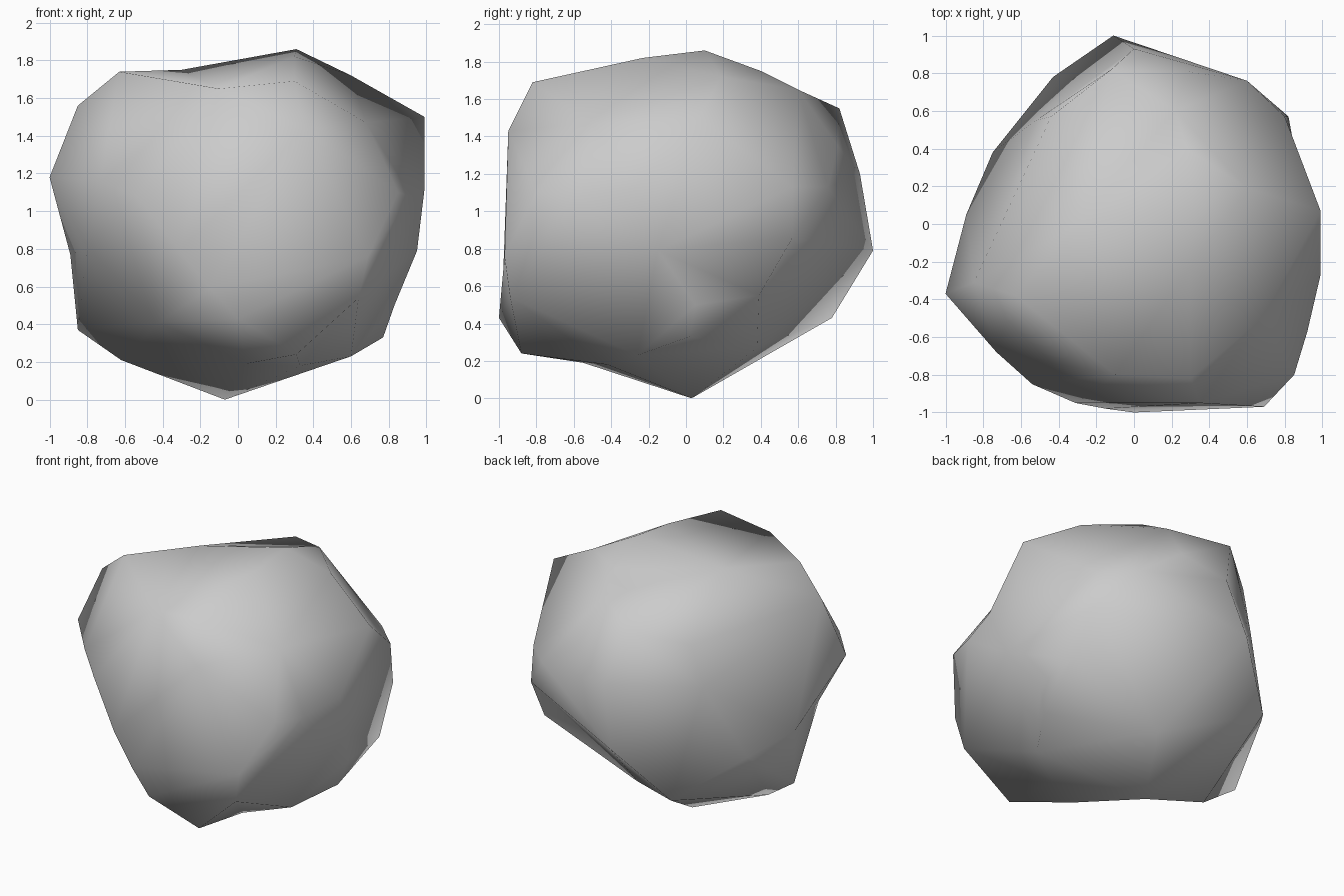
import bpy, bmesh
from mathutils import Vector

MID = Vector((0, 0, 0.93))

# Main corners of the stone, relative to its middle
corners = [
    # top
    (.31, .1, .93), (.3, -.23, .89), (-.3, 0, .82), (-.63, -.38, .81),
    (-.1, -.8, .72), (.3, -.82, .76), (.6, .19, .79), (.28, .4, .82),
    (.22, .6, .72), (-.12, .82, .62), (-.44, .57, .53), (-.85, -.31, .63),
    # right
    (.99, .07, .57), (.99, -.27, .19), (.68, -.5, .54), (.92, -.57, .15),
    (.85, -.8, .17), (.95, -.15, -.14), (.82, .57, -.07), (.8, .57, .2),
    # back
    (.6, .76, .2), (.28, .81, .42), (0, .93, .27), (-.11, 1, -.14),
    (-.52, .55, .24), (-.43, .78, -.5), (-.75, .38, -.26),
    # left
    (-1, -.37, .25), (-.8, -.35, -.12), (-.89, .05, -.16), (-.85, 0, -.56),
    (-.73, -.68, .23), (-.42, -.55, -.52),
    # front
    (-.54, -.85, .15), (-.31, -.95, -.14), (-.15, -.98, -.34), (0, -1, -.5),
    (.35, -.95, .5), (.69, -.97, -.17), (.64, -.94, -.39),
    # underside
    (.31, -.88, -.69), (.33, -.42, -.75), (.6, -.26, -.7), (.77, .02, -.6),
    (.83, .05, -.43), (.84, .39, -.38), (.12, .38, -.66), (-.62, -.04, -.72),
    (.04, -.55, -.74), (-.07, .03, -.93)]

# Skin: join neighbouring corners on a ball, then move them to their true place
bm = bmesh.new()
place = {}
for c in corners:
    place[bm.verts.new(Vector(c).normalized())] = MID + Vector(c)
bmesh.ops.convex_hull(bm, input=bm.verts[:])
for v, co in place.items():
    v.co = co
bmesh.ops.recalc_face_normals(bm, faces=bm.faces[:])

for f in bm.faces:
    f.smooth = True
mesh = bpy.data.meshes.new("rock")
bm.to_mesh(mesh)
bm.free()
rock = bpy.data.objects.new("rock", mesh)
bpy.context.collection.objects.link(rock)
